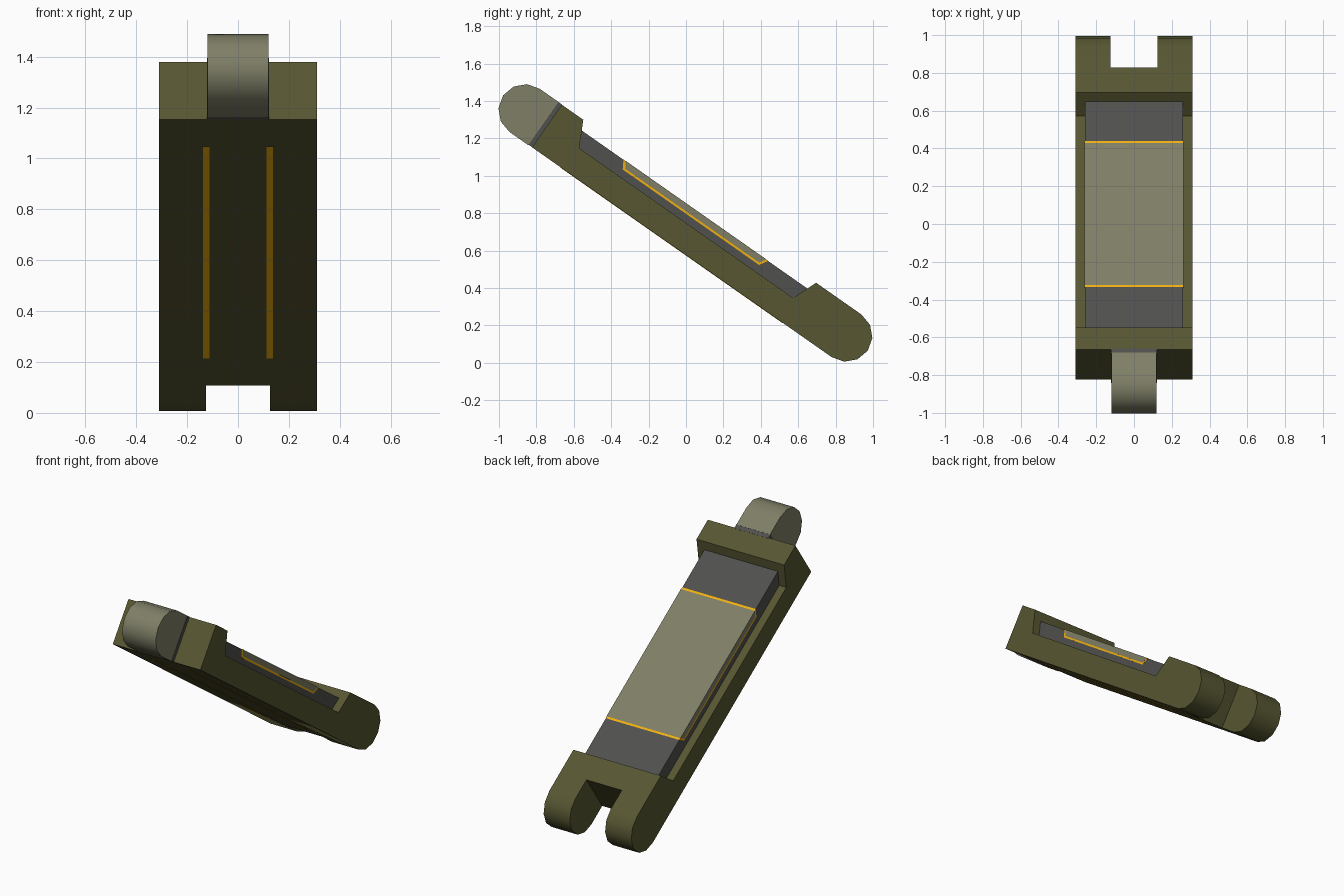
import bpy, bmesh
from math import radians, sin, cos
from mathutils import Matrix

if "Cube" in bpy.data.objects:
    bpy.data.objects.remove(bpy.data.objects["Cube"])

# Local frame: x across, s along the link, t through its thickness; tilted 35 degrees
TILT = Matrix.Translation((0, 0, 0.576)) @ Matrix.Rotation(radians(-35), 4, 'X')


def material(name, rgb):
    m = bpy.data.materials.new(name)
    m.diffuse_color = (*rgb, 1)
    m.use_nodes = True
    m.node_tree.nodes["Principled BSDF"].inputs["Base Color"].default_value = m.diffuse_color
    return m


OLIVE = material("olive", (0.095, 0.093, 0.032))
TAN = material("pale_olive", (0.21, 0.21, 0.135))
GREY = material("dark_grey", (0.08, 0.08, 0.075))
YELLOW = material("yellow", (0.87, 0.43, 0.005))


def extrude(name, profile, x0, x1, mat):
    """Extrude an (s, t) profile across x, then tilt it into place."""
    bm = bmesh.new()
    face = bm.faces.new([bm.verts.new((x0, s, t)) for s, t in profile])
    ext = bmesh.ops.extrude_face_region(bm, geom=[face])
    verts = [v for v in ext["geom"] if isinstance(v, bmesh.types.BMVert)]
    bmesh.ops.translate(bm, verts=verts, vec=(x1 - x0, 0, 0))
    bmesh.ops.recalc_face_normals(bm, faces=bm.faces)
    bm.transform(TILT)
    me = bpy.data.meshes.new(name)
    bm.to_mesh(me)
    bm.free()
    ob = bpy.data.objects.new(name, me)
    me.materials.append(mat)
    bpy.context.collection.objects.link(ob)
    return ob


def select(ob):
    bpy.ops.object.select_all(action='DESELECT')
    ob.select_set(True)
    bpy.context.view_layer.objects.active = ob


def smooth(ob):
    select(ob)
    bpy.ops.object.shade_smooth_by_angle(angle=radians(35))


def round_end(s, t, r, direction):
    """Half circle in six segments, from the top side to the bottom side."""
    return [(s + direction * r * sin(radians(a)), t + r * cos(radians(a)))
            for a in range(0, 181, 30)]


def rect(s0, s1, t0, t1):
    return [(s0, t0), (s1, t0), (s1, t1), (s0, t1)]


# Main body with a stepped recess on top and a rounded fork end
body = extrude("link_body", [(-1.005, 0), (-1.005, 0.278), (-0.865, 0.278),
                             (-0.796, 0.141), (0.6, 0.141), (0.655, 0.278)]
               + round_end(0.95, 0.139, 0.139, 1), -0.31, 0.31, OLIVE)
cutter = extrude("slot_cutter", rect(0.816, 1.3, -0.2, 0.5), -0.125, 0.125, OLIVE)
cutter.hide_render = True
mod = body.modifiers.new("fork_slot", 'BOOLEAN')
mod.operation, mod.object, mod.solver = 'DIFFERENCE', cutter, 'EXACT'
select(body)
bpy.ops.object.modifier_apply(modifier="fork_slot")
bpy.data.objects.remove(cutter)
smooth(body)

# Hinge knuckle and its grey collar
extrude("knuckle_collar", rect(-1.028, -1.0, 0.001, 0.279), -0.121, 0.121, GREY)
knuckle = extrude("hinge_knuckle", [(-1.026, -0.002), (-1.026, 0.28)]
                  + round_end(-1.15, 0.139, 0.141, -1), -0.119, 0.119, TAN)
smooth(knuckle)

# Grey insert in the recess, yellow trim, pale cover panel
extrude("recess_insert", [(-0.796, 0.138), (0.598, 0.138), (0.64, 0.226),
                          (-0.84, 0.226)], -0.26, 0.26, GREY)
extrude("panel_trim", [(-0.567, 0.227), (-0.54, 0.181), (0.35, 0.181),
                       (0.378, 0.227)], -0.261, 0.261, YELLOW)
extrude("cover_panel", [(-0.553, 0.228), (-0.531, 0.192), (0.344, 0.192),
                        (0.365, 0.228)], -0.262, 0.262, TAN)

# Yellow stripes along the underside
for side, label in ((-1, "left"), (1, "right")):
    extrude(f"{label}_underside_stripe", rect(-0.818, 0.63, -0.002, 0.01),
            side * 0.1125, side * 0.1375, YELLOW)
